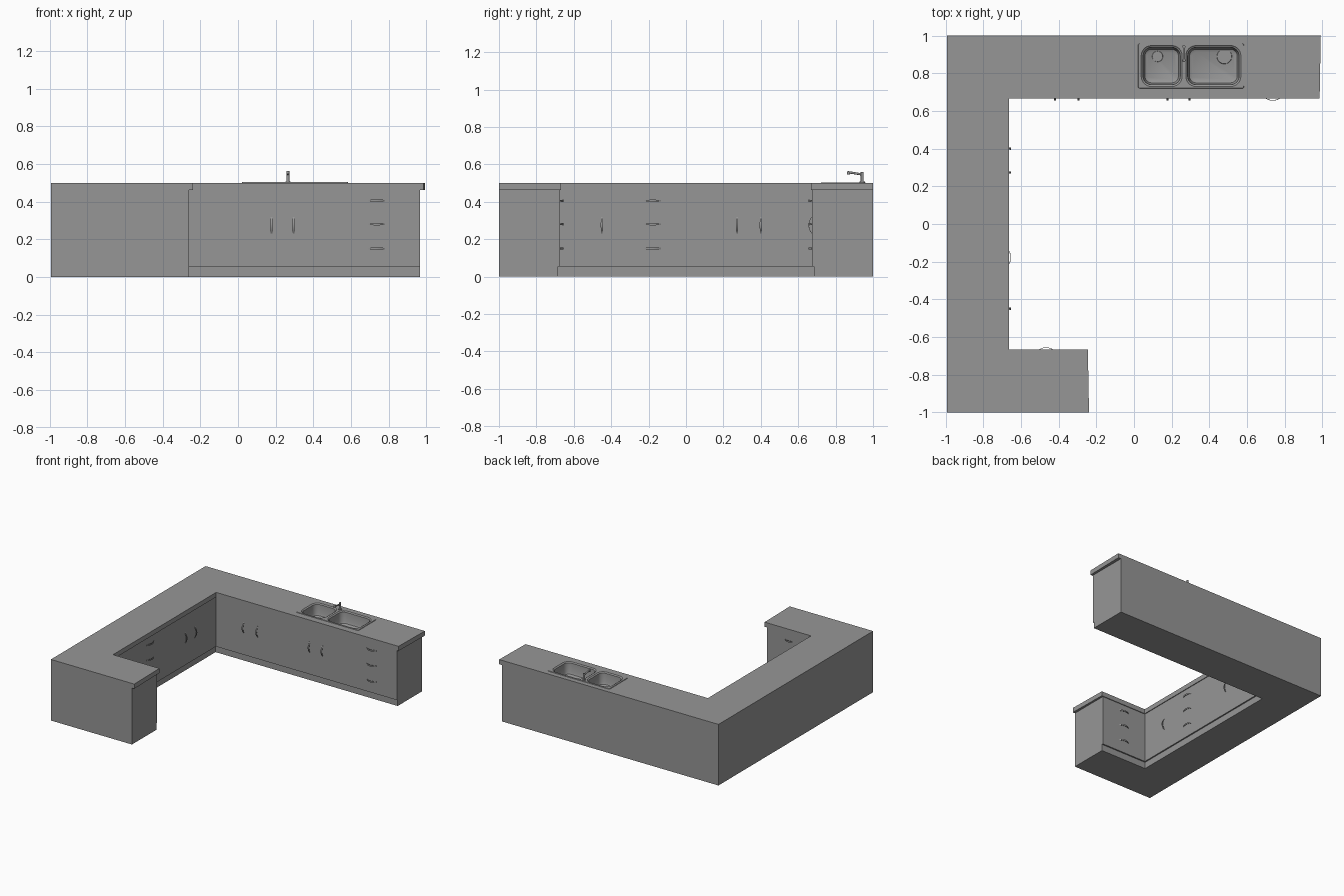
import bpy, bmesh, math
from mathutils import Vector

cube = bpy.data.objects.get("Cube")
if cube:
    bpy.data.objects.remove(cube, do_unlink=True)

grey = bpy.data.materials.new("plain_grey")
grey.use_nodes = True
colour = (0.305, 0.305, 0.305, 1)
grey.diffuse_color = colour
for node in grey.node_tree.nodes:
    if node.type == 'BSDF_PRINCIPLED':
        node.inputs["Base Color"].default_value = colour


def finish(bm, name, smooth=False):
    bmesh.ops.recalc_face_normals(bm, faces=bm.faces)
    mesh = bpy.data.meshes.new(name)
    bm.to_mesh(mesh)
    bm.free()
    mesh.materials.append(grey)
    obj = bpy.data.objects.new(name, mesh)
    bpy.context.collection.objects.link(obj)
    if smooth:
        bpy.ops.object.select_all(action='DESELECT')
        obj.select_set(True)
        bpy.context.view_layer.objects.active = obj
        bpy.ops.object.shade_smooth_by_angle(angle=math.radians(35))
    return obj


def ring(bm, points, z):
    return [bm.verts.new((x, y, z)) for x, y in points]


def bridge(bm, a, b):
    n = len(a)
    for i in range(n):
        j = (i + 1) % n
        bm.faces.new((a[i], a[j], b[j], b[i]))


def fill(bm, loops):
    """Flat face between an outer loop and the holes in it."""
    edges = []
    for loop in loops:
        for i, v in enumerate(loop):
            w = loop[(i + 1) % len(loop)]
            edges.append(bm.edges.get((v, w)) or bm.edges.new((v, w)))
    bmesh.ops.triangle_fill(bm, edges=edges, use_beauty=True, normal=(0, 0, 1))


def prism(name, loops, z0, z1, top=True):
    bm = bmesh.new()
    low = [ring(bm, p, z0) for p in loops]
    high = [ring(bm, p, z1) for p in loops]
    fill(bm, low)
    if top:
        fill(bm, high)
    for a, b in zip(low, high):
        bridge(bm, a, b)
    return finish(bm, name)


def u_outline(gap, side, back_end, front_end, slant=0.0):
    """U-shaped plan: back run, side run and short front run."""
    left = -0.994
    return [(left, -1), (front_end + slant, -1), (front_end, -gap),
            (side, -gap), (side, gap), (back_end - slant, gap),
            (back_end, 1), (left, 1)]


def rounded(x0, x1, y0, y1, r, inset=0.0, steps=6):
    x0, x1, y0, y1 = x0 + inset, x1 - inset, y0 + inset, y1 - inset
    r = max(r - inset, 0.004)
    corners = [(x1 - r, y1 - r), (x0 + r, y1 - r), (x0 + r, y0 + r), (x1 - r, y0 + r)]
    pts = []
    for k, (cx, cy) in enumerate(corners):
        for s in range(steps + 1):
            a = math.pi / 2 * (k + s / steps)
            pts.append((cx + r * math.cos(a), cy + r * math.sin(a)))
    return pts


# Cabinets, recessed plinth and worktop with a sink opening
FACE, SIDE = 0.673, -0.671
prism("plinth", [u_outline(0.684, -0.682, 0.967, -0.26)], 0, 0.053)
prism("cabinets", [u_outline(FACE, SIDE, 0.967, -0.26)], 0.053, 0.462, top=False)
opening = [(0.03, 0.726), (0.576, 0.726), (0.576, 0.954), (0.03, 0.954)]
prism("worktop", [u_outline(0.667, -0.665, 0.992, -0.245, 0.006), opening], 0.462, 0.5)

# Double sink: raised flange and two rounded bowls
bowls = [(0.038, 0.256, 0.73, 0.948), (0.275, 0.568, 0.73, 0.948)]
bm = bmesh.new()
flange = (0.021, 0.585, 0.72, 0.96, 0.012)
foot = ring(bm, rounded(*flange), 0.5)
rim = ring(bm, rounded(*flange, inset=0.002), 0.504)
bridge(bm, foot, rim)
lips = [ring(bm, rounded(*b, 0.055), 0.504) for b in bowls]
fill(bm, [rim] + lips)
for b, lip in zip(bowls, lips):
    last = lip
    for inset, z in ((0.004, 0.499), (0.010, 0.497), (0.014, 0.425), (0.020, 0.41), (0.034, 0.403)):
        nxt = ring(bm, rounded(*b, 0.055, inset=inset), z)
        bridge(bm, last, nxt)
        last = nxt
    bm.faces.new(last)
finish(bm, "sink", smooth=True)


def cylinder(name, start, end, radius, tip=None, sides=20):
    start, end = Vector(start), Vector(end)
    axis = end - start
    bm = bmesh.new()
    bmesh.ops.create_cone(bm, cap_ends=True, segments=sides, radius1=radius,
                          radius2=tip or radius, depth=axis.length)
    bm.transform(axis.to_track_quat('Z', 'Y').to_matrix().to_4x4())
    bmesh.ops.translate(bm, verts=bm.verts, vec=(start + end) / 2)
    return finish(bm, name, smooth=True)


# Drains: a collar with a smaller strainer
for side, x, r in (("left", 0.48, 0.042), ("right", 0.125, 0.03)):
    cylinder(side + "_drain", (x, 0.89, 0.40), (x, 0.89, 0.406), r, r * 0.92)
    cylinder(side + "_strainer", (x, 0.89, 0.404), (x, 0.89, 0.409), r * 0.7)

# Tap
cylinder("tap_base", (0.265, 0.942, 0.503), (0.265, 0.942, 0.508), 0.014)
cylinder("tap_post", (0.265, 0.942, 0.505), (0.265, 0.942, 0.56), 0.008)
cylinder("tap_spout", (0.265, 0.942, 0.546), (0.265, 0.866, 0.558), 0.006)
cylinder("tap_nozzle", (0.265, 0.87, 0.562), (0.265, 0.869, 0.546), 0.008)


def handle(name, centre, along, out, length=0.088, depth=0.016, steps=12):
    """Bowed strip whose ends touch the cabinet face."""
    centre, along, out = Vector(centre), Vector(along), Vector(out)
    across = along.cross(out)
    bm = bmesh.new()
    rings = []
    for i in range(steps + 1):
        t = 2 * i / steps - 1
        mid = centre + along * (t * length / 2) + out * (depth * (1 - t * t))
        w = 0.004 + 0.002 * (1 - t * t)
        rings.append([bm.verts.new(mid + across * (a * w) + out * d)
                      for a, d in ((-1, -0.001), (1, -0.001), (1, 0.002), (-1, 0.002))])
    for a, b in zip(rings, rings[1:]):
        bridge(bm, a, b)
    bm.faces.new(rings[0])
    bm.faces.new(rings[-1])
    finish(bm, name, smooth=True)


X, Y, Z = (1, 0, 0), (0, 1, 0), (0, 0, 1)
# Upright door handles
for i, x in enumerate((-0.42, -0.295, 0.178, 0.295)):
    handle(f"back_door_handle_{i + 1}", (x, FACE, 0.275), Z, (0, -1, 0))
for i, y in enumerate((0.4, 0.273, -0.45)):
    handle(f"side_door_handle_{i + 1}", (SIDE, y, 0.275), Z, X)

# Stacked drawer handles on all three runs
for i, z in enumerate((0.15, 0.28, 0.405)):
    handle(f"back_drawer_handle_{i + 1}", (0.737, FACE, z), X, (0, -1, 0))
    handle(f"side_drawer_handle_{i + 1}", (SIDE, -0.178, z), Y, X)
    handle(f"front_drawer_handle_{i + 1}", (-0.467, -FACE, z), X, Y)
